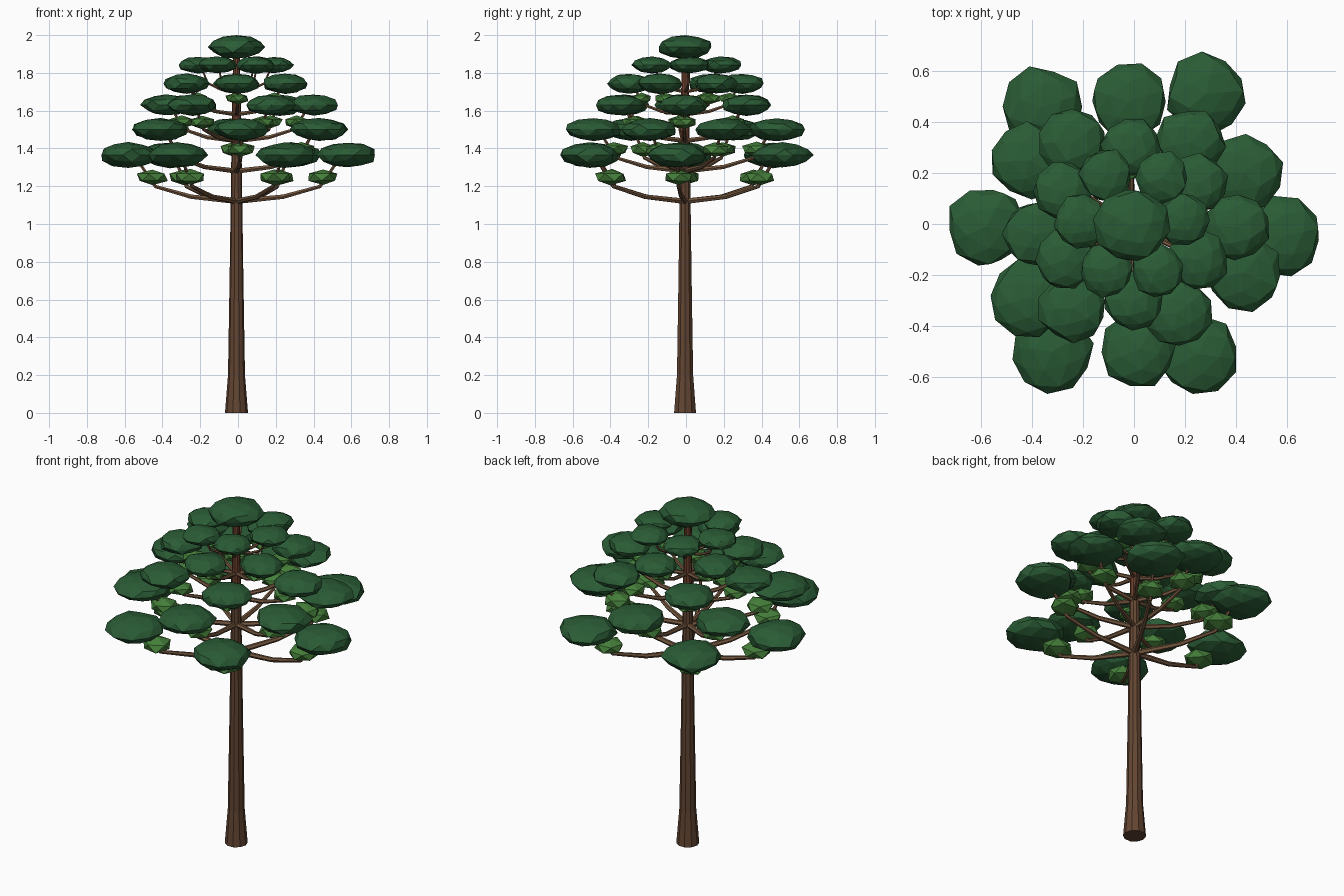
import bpy, bmesh, math, random
from mathutils import Vector

random.seed(4)
if "Cube" in bpy.data.objects:
    bpy.data.objects.remove(bpy.data.objects["Cube"], do_unlink=True)

CENTRE = Vector((-0.008, -0.005, 0))


def material(name, srgb):
    colour = [c ** 2.2 for c in srgb] + [1]
    mat = bpy.data.materials.new(name)
    mat.use_nodes = True
    mat.diffuse_color = colour
    bsdf = mat.node_tree.nodes["Principled BSDF"]
    bsdf.inputs["Base Color"].default_value = colour
    bsdf.inputs["Roughness"].default_value = 0.9
    return mat


BARK = material("bark brown", (0.39, 0.28, 0.21))
UPPER_BARK = material("reddish bark", (0.43, 0.26, 0.19))
BRANCH = material("branch brown", (0.45, 0.34, 0.25))
NEEDLES = material("dark green needles", (0.18, 0.36, 0.22))
TUFT = material("light green tuft", (0.28, 0.50, 0.24))


def finish(name, bm, mat):
    mesh = bpy.data.meshes.new(name)
    bm.normal_update()
    bm.to_mesh(mesh)
    bm.free()
    mesh.materials.append(mat)
    obj = bpy.data.objects.new(name, mesh)
    bpy.context.collection.objects.link(obj)
    return obj


def blob(name, centre, radius, half_height, mat, detail, jitter):
    """Flattened, slightly irregular faceted ball."""
    bm = bmesh.new()
    bmesh.ops.create_icosphere(bm, subdivisions=detail, radius=1)
    turn = random.uniform(0, math.tau)
    for v in bm.verts:
        k = 1 + random.uniform(-jitter, jitter)
        x, y, z = v.co
        v.co = Vector((
            (x * math.cos(turn) - y * math.sin(turn)) * radius * k,
            (x * math.sin(turn) + y * math.cos(turn)) * radius * k,
            z * half_height * (1 + (k - 1) * 0.6))) + centre
    return finish(name, bm, mat)


def tapered_column(name, profile, sides, mat):
    """Stacked rings of (height, radius), closed at both ends."""
    bm = bmesh.new()
    rings = [[bm.verts.new(CENTRE + Vector((r * math.cos(i * math.tau / sides),
                                            r * math.sin(i * math.tau / sides), z)))
              for i in range(sides)] for z, r in profile]
    for low, high in zip(rings, rings[1:]):
        for i in range(sides):
            j = (i + 1) % sides
            bm.faces.new((low[i], low[j], high[j], high[i]))
    bm.faces.new(rings[0][::-1])
    bm.faces.new(rings[-1])
    return finish(name, bm, mat)


def branches(name, paths, thickness):
    """Six-sided tapering limbs, one per path."""
    curve = bpy.data.curves.new(name, "CURVE")
    curve.dimensions = "3D"
    curve.bevel_depth = thickness
    curve.bevel_resolution = 1
    curve.use_fill_caps = True
    for path in paths:
        spline = curve.splines.new("POLY")
        spline.use_smooth = False
        spline.points.add(len(path) - 1)
        for i, (point, co) in enumerate(zip(spline.points, path)):
            point.co = (*co, 1)
            point.radius = 1 - 0.17 * i
    curve.materials.append(BRANCH)
    obj = bpy.data.objects.new(name, curve)
    bpy.context.collection.objects.link(obj)
    bpy.ops.object.select_all(action="DESELECT")
    obj.select_set(True)
    bpy.context.view_layer.objects.active = obj
    bpy.ops.object.convert(target="MESH")


# Trunk with a flared foot and a redder upper stem
tapered_column("trunk", [(0, 0.061), (0.2, 0.045), (0.75, 0.036), (1.45, 0.026)], 10, BARK)
tapered_column("upper_trunk", [(1.45, 0.026), (1.9, 0.018)], 10, UPPER_BARK)

# Tiers: root height, pad height, pad radius, pad half height,
# tuft radius, limb thickness, pad positions seen from above
TIERS = [
    (1.12, 1.365, 0.155, 0.067, 0.085, 0.016,
     [(.58, -.05), (.28, .51), (-.36, .46), (-.58, -.01), (-.32, -.50), (.25, -.51)]),
    (1.28, 1.50, 0.148, 0.060, 0.08, 0.015,
     [(.43, .20), (-.02, .48), (-.41, .25), (-.41, -.29), (.02, -.49), (.43, -.19)]),
    (1.44, 1.63, 0.132, 0.056, 0.07, 0.014,
     [(.40, -.01), (.22, .32), (-.24, .32), (-.38, -.04), (-.24, -.33), (.17, -.35)]),
    (1.58, 1.743, 0.117, 0.053, 0.06, 0.012,
     [(.25, .16), (-.01, .30), (-.28, .13), (-.27, -.14), (0, -.30), (.25, -.14)]),
    (1.70, 1.842, 0.103, 0.044, 0, 0.010,
     [(.19, .02), (.11, .18), (-.11, .19), (-.21, .01), (-.11, -.18), (.09, -.18)]),
]

for t, (root, pad_z, radius, half, tuft, thick, spots) in enumerate(TIERS, 1):
    rise = pad_z - root
    paths = []
    for n, (x, y) in enumerate(spots, 1):
        tip = Vector((x, y, 0))
        reach = tip - CENTRE

        def along(share, lift):
            return CENTRE + reach * share + Vector((0, 0, root + rise * lift))

        paths.append([along(0, 0), along(0.42, 0.1), along(0.75, 0.32), along(0.92, 0.9)])
        blob(f"needle_pad_{t}_{n}", tip + Vector((0, 0, pad_z)), radius, half, NEEDLES, 2, 0.08)
        if tuft:
            blob(f"tuft_{t}_{n}", along(0.78, 0.52), tuft, tuft * 0.5, TUFT, 1, 0.1)
    branches(f"branches_{t}", paths, thick)

# Crown
blob("crown_pad", CENTRE + Vector((0, 0, 1.937)), 0.145, 0.063, NEEDLES, 2, 0.07)
